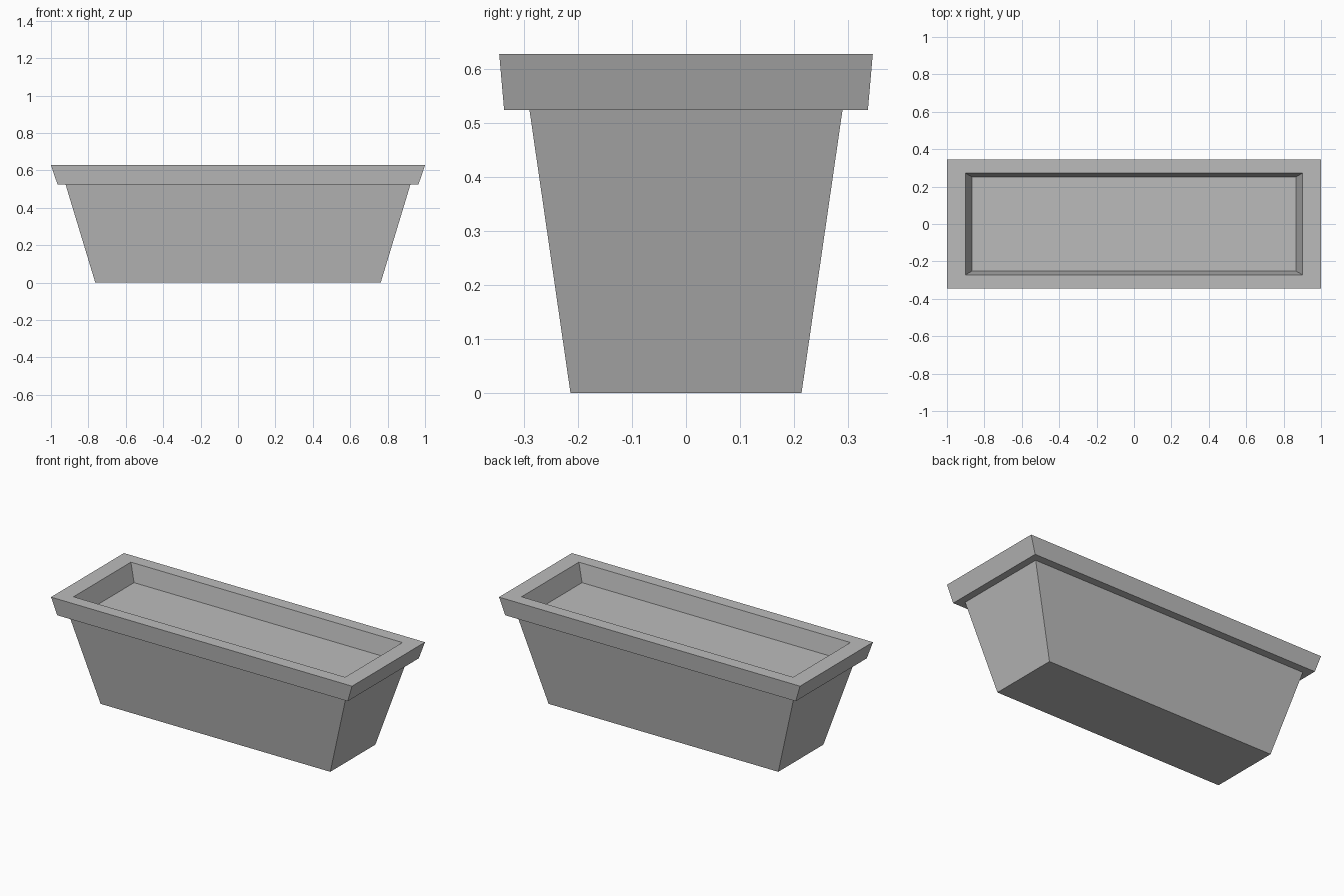
import bpy
import bmesh

default = bpy.data.objects.get("Cube")
if default:
    bpy.data.objects.remove(default, do_unlink=True)

# Plain grey clay
grey = bpy.data.materials.new("grey_clay")
grey.use_nodes = True
colour = (0.5, 0.5, 0.5, 1)
grey.diffuse_color = colour
grey.node_tree.nodes["Principled BSDF"].inputs["Base Color"].default_value = colour


def rectangular_loft(name, sections):
    """Join rectangles (half width, half depth, height) and cap both ends."""
    bm = bmesh.new()
    rings = [[bm.verts.new((sx * w, sy * d, z))
              for sx, sy in ((-1, -1), (1, -1), (1, 1), (-1, 1))]
             for w, d, z in sections]
    for low, high in zip(rings, rings[1:]):
        for i in range(4):
            j = (i + 1) % 4
            bm.faces.new((low[i], low[j], high[j], high[i]))
    bm.faces.new(rings[0][::-1])
    bm.faces.new(rings[-1])
    bmesh.ops.recalc_face_normals(bm, faces=bm.faces)
    mesh = bpy.data.meshes.new(name)
    bm.to_mesh(mesh)
    bm.free()
    mesh.materials.append(grey)
    obj = bpy.data.objects.new(name, mesh)
    bpy.context.collection.objects.link(obj)
    return obj


# Tapered trough, overhanging rim and the shallow recess with its soil floor
rectangular_loft("planter_box", [
    (0.763, 0.214, 0),
    (0.922, 0.29, 0.525),
    (0.965, 0.337, 0.525),
    (1, 0.346, 0.628),
    (0.902, 0.272, 0.628),
    (0.867, 0.252, 0.522),
])
